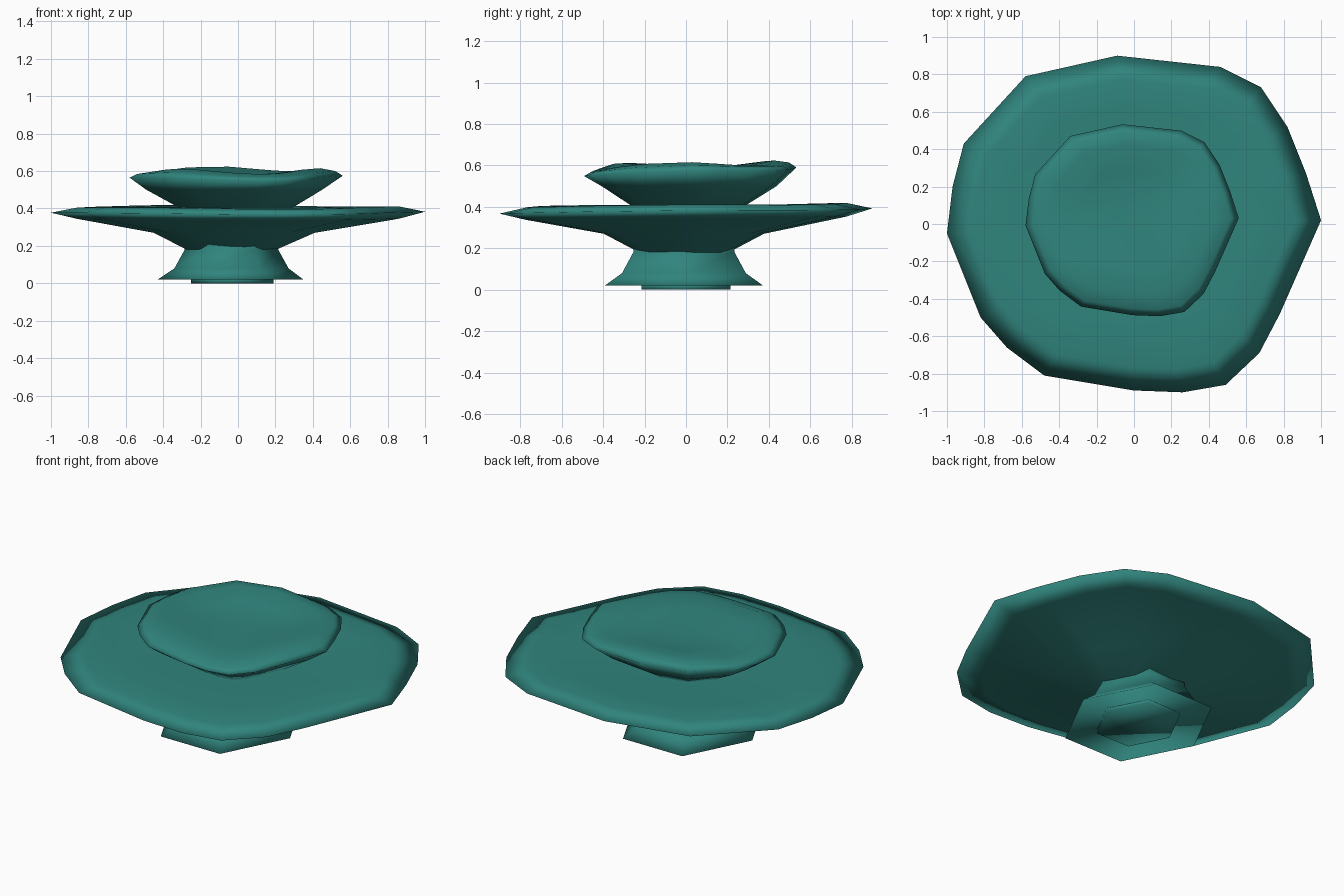
import bpy
import bmesh
from math import sin, cos, pi, radians, atan2

if "Cube" in bpy.data.objects:
    bpy.data.objects.remove(bpy.data.objects["Cube"], do_unlink=True)

teal = bpy.data.materials.new("teal")
teal.use_nodes = True
COLOR = (0.03, 0.232, 0.206, 1)
teal.diffuse_color = COLOR
teal.node_tree.nodes["Principled BSDF"].inputs["Base Color"].default_value = COLOR

# Hand-cut rim shared by both dishes, and the hexagon of the foot
RIM = [(1, .02), (.92, .27), (.82, .52), (.68, .73), (.46, .84), (-.09, .90),
       (-.58, .79), (-.91, .43), (-.97, .2), (-1, -.05), (-.82, -.5), (-.68, -.66),
       (-.48, -.81), (0, -.89), (.26, -.9), (.49, -.86), (.67, -.69), (.78, -.48)]
HEX = [(cos(i * pi / 3), 1.13 * sin(i * pi / 3)) for i in range(6)]


def loft(name, outline, rings):
    """Join scaled copies of an outline; ring = scale, z, centre x, centre y, wave, tilt."""
    bm = bmesh.new()
    loops = []
    for s, z, cx, cy, wave, tilt in rings:
        loop = []
        for x, y in outline:
            lift = wave * cos(3 * (atan2(y, x) - radians(108)))
            loop.append(bm.verts.new((cx + s * x, cy + s * y, z + lift + tilt * s * y)))
        loops.append(loop)
    n = len(outline)
    for a, b in zip(loops, loops[1:]):
        for i in range(n):
            j = (i + 1) % n
            bm.faces.new((a[i], a[j], b[j], b[i]))
    bm.faces.new(loops[0][::-1])
    bm.faces.new(loops[-1])
    bmesh.ops.recalc_face_normals(bm, faces=bm.faces)
    mesh = bpy.data.meshes.new(name)
    bm.to_mesh(mesh)
    bm.free()
    mesh.materials.append(teal)
    mesh.shade_smooth()
    obj = bpy.data.objects.new(name, mesh)
    bpy.context.collection.objects.link(obj)
    return obj


# Small plinth under the foot
loft("plinth", HEX, [(.22, 0, -.03, 0, 0, 0), (.22, .03, -.03, 0, 0, 0)])

# Flared hexagonal foot
loft("foot", HEX, [(.39, .02, -.04, -.01, 0, 0), (.305, .08, -.035, -.01, 0, 0),
                   (.25, .18, -.035, -.01, 0, 0), (.25, .21, -.035, -.01, 0, 0)])

# Wide lower dish
loft("lower_dish", RIM, [(.24, .18, -.035, -.01, 0, 0), (.43, .27, -.02, -.01, 0, 0),
                         (.86, .345, 0, 0, 0, .01), (1, .38, 0, 0, .003, .011),
                         (.86, .408, 0, 0, .004, .01), (.68, .408, 0, 0, .003, .006),
                         (.45, .40, 0, 0, 0, 0), (.22, .398, 0, 0, 0, 0)])

# Small upper dish with an uneven lip and shallow hollow
loft("upper_dish", RIM, [(.27, .385, -.01, .01, 0, 0), (.47, .50, -.02, .015, 0, 0),
                         (.57, .57, -.01, .02, .006, .03), (.53, .592, -.01, .02, .01, .03),
                         (.45, .605, -.01, .02, .013, .02), (.30, .588, -.01, .02, .004, 0),
                         (.12, .58, -.01, .02, 0, 0)])
